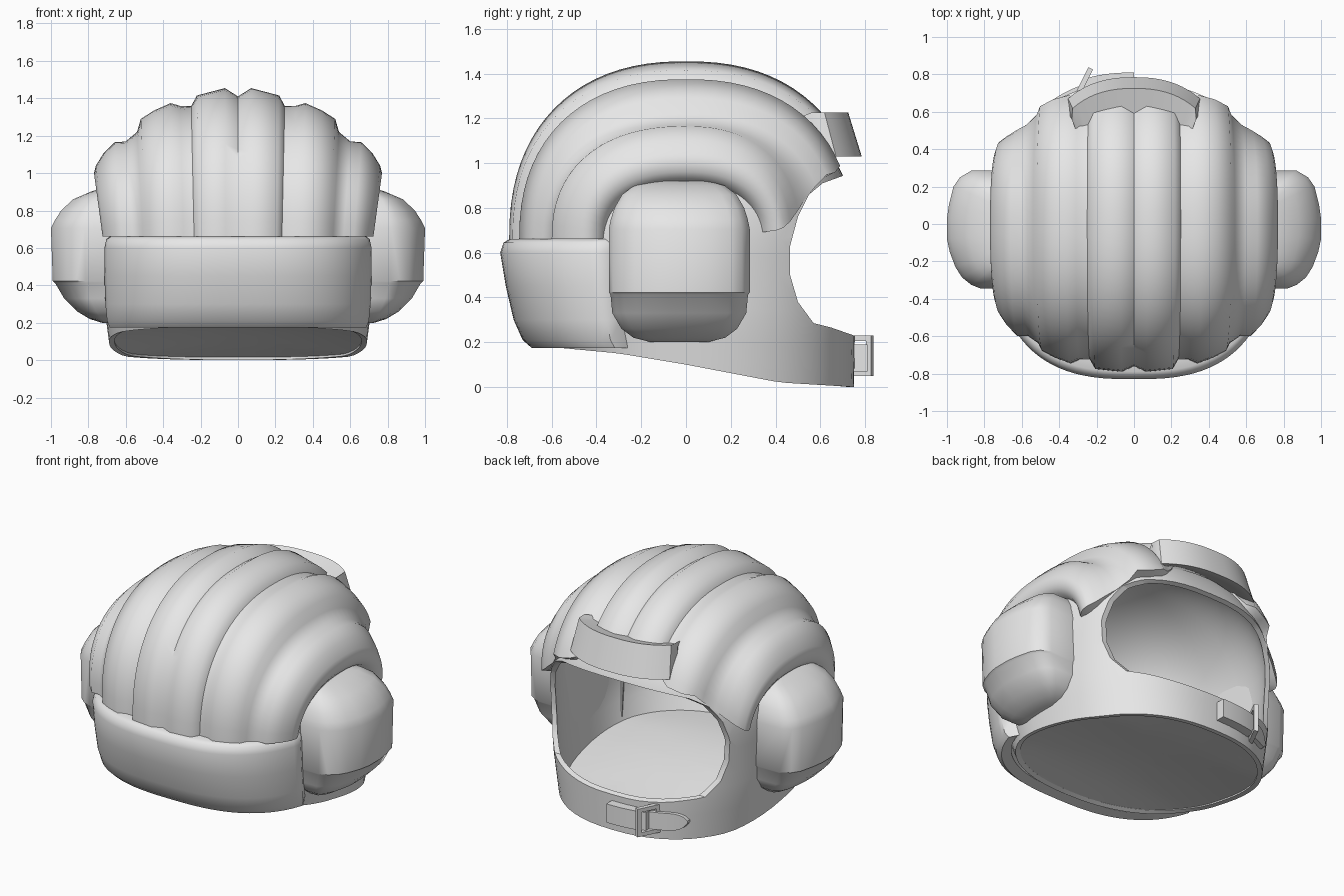
import bpy, bmesh
from math import sin, cos, pi, radians

if "Cube" in bpy.data.objects:
    bpy.data.objects.remove(bpy.data.objects["Cube"])

grey = bpy.data.materials.new("light grey")
grey.use_nodes = True
COLOUR = (0.8, 0.8, 0.8, 1)
grey.diffuse_color = COLOUR
grey.node_tree.nodes["Principled BSDF"].inputs["Base Color"].default_value = COLOUR


def power(v, p):
    return (abs(v) ** p) * (1 if v >= 0 else -1)


def oval(a, n):
    """Unit superellipse point at angle a."""
    return power(cos(a), 2 / n), power(sin(a), 2 / n)


def lerp(table, x):
    """Interpolate rows of (x, value, value...) at x."""
    if x <= table[0][0]:
        return table[0][1:]
    for p, q in zip(table, table[1:]):
        if x <= q[0]:
            f = (x - p[0]) / (q[0] - p[0])
            return [u + (v - u) * f for u, v in zip(p[1:], q[1:])]
    return table[-1][1:]


def loft(name, rows, closed=False, caps=False):
    """Skin rows of points; closed wraps each row, caps fills the end rows."""
    bm = bmesh.new()
    grid = [[bm.verts.new(p) for p in row] for row in rows]
    n = len(rows[0])
    for r, s in zip(grid, grid[1:]):
        for i in range(n if closed else n - 1):
            j = (i + 1) % n
            bm.faces.new((r[i], r[j], s[j], s[i]))
    if caps:
        bm.faces.new(grid[0])
        bm.faces.new(grid[-1])
    bmesh.ops.remove_doubles(bm, verts=bm.verts, dist=0.0005)
    bmesh.ops.recalc_face_normals(bm, faces=bm.faces)
    me = bpy.data.meshes.new(name)
    bm.to_mesh(me)
    bm.free()
    me.materials.append(grey)
    ob = bpy.data.objects.new(name, me)
    bpy.context.collection.objects.link(ob)
    return ob


def activate(ob):
    bpy.ops.object.select_all(action='DESELECT')
    ob.select_set(True)
    bpy.context.view_layer.objects.active = ob


def smooth(ob, angle=32):
    activate(ob)
    bpy.ops.object.shade_smooth_by_angle(angle=radians(angle))


# Shell: slanted bottom edge, upright walls, rounded dome
MID, RISE, DOME = 0.66, 0.7, 2.2
BOTTOM = [(-0.62, 0.18), (-0.3, 0.15), (0, 0.1), (0.42, 0.02), (0.75, 0)]
WALL = [(0, 0.69, 0.62, 0.75, 2.3), (0.4, 0.72, 0.7, 0.755, 2.4), (1, 0.73, 0.73, 0.75, 2.6)]
SEG = 64
rows = []
for k in range(9):
    rx, front, back, plan = lerp(WALL, k / 8)
    row = []
    for i in range(SEG):
        c, s = oval(2 * pi * i / SEG, plan)
        y = s * (back if s > 0 else front)
        low = lerp(BOTTOM, y)[0]
        row.append((c * rx, y, low + (MID - low) * k / 8))
    rows.append(row)
for k in range(1, 13):
    rho, h = oval(pi / 2 * k / 12, DOME)
    rho = max(rho, 0) if k < 12 else 0
    rows.append([(x * rho, y * rho, MID + RISE * h) for x, y, z in rows[8]])
shell = loft("helmet_shell", rows, closed=True)
solid = shell.modifiers.new("thickness", 'SOLIDIFY')
solid.thickness = 0.03
solid.offset = -1

# Base panel: shallow dish closing the underside
dish = [[(x * f, y * f, lerp(BOTTOM, y * f)[0] + 0.01 + 0.05 * (1 - f * f)) for x, y, z in rows[0]]
        for f in (0.98, 0.85, 0.7, 0.5, 0.25, 0)]
smooth(loft("base_panel", dish, closed=True))

# Face opening cutter: a side profile run across the whole width
OPENING = [(1, 0.22), (0.75, 0.23), (0.65, 0.265), (0.57, 0.285), (0.5, 0.38), (0.465, 0.5),
           (0.465, 0.63), (0.5, 0.76), (0.55, 0.86), (0.61, 0.91), (0.72, 0.95), (1, 0.97)]
cutter = loft("opening_cutter", [[(x, y, z) for y, z in OPENING] for x in (-1.2, 1.2)],
              closed=True, caps=True)
cutter.hide_render = True
cut = shell.modifiers.new("opening", 'BOOLEAN')
cut.object = cutter
cut.solver = 'EXACT'
activate(shell)
for m in ("thickness", "opening"):
    bpy.ops.object.modifier_apply(modifier=m)
bpy.data.objects.remove(cutter)
smooth(shell)


def tuck(p):
    """Draw a point in until it sits just under the dome surface."""
    x, y, h = abs(p[0]) / 0.73, abs(p[1]) / 0.75, max(p[2] - MID, 0) / RISE
    g = ((x ** 2.6 + y ** 2.6) ** (DOME / 2.6) + h ** DOME) ** (1 / DOME)
    f = 0.985 * min(1, 1 / g)
    return p[0] * f, p[1] * f, MID + (p[2] - MID) * f


# Padded crown ribs: x, height above the middle, front length, rear length, rear end angle
RIBS = [(0, 0.75, 0.76, 0.76, 38), (0.07, 0.795, 0.79, 0.79, 38), (0.22, 0.755, 0.775, 0.775, 36),
        (0.25, 0.7, 0.725, 0.725, 31), (0.31, 0.7, 0.725, 0.725, 26),
        (0.36, 0.715, 0.745, 0.745, 24), (0.45, 0.675, 0.715, 0.715, 23),
        (0.52, 0.63, 0.68, 0.68, 24), (0.54, 0.56, 0.64, 0.62, 22), (0.6, 0.51, 0.6, 0.55, 17),
        (0.66, 0.505, 0.6, 0.51, 12), (0.72, 0.445, 0.54, 0.47, 8), (0.76, 0.38, 0.48, 0.44, 6),
        (0.77, 0.34, 0.44, 0.41, 5), (0.76, 0.3, 0.41, 0.38, 5), (0.74, 0.27, 0.38, 0.35, 5)]
rows = []
for x, h, front, back, end in [(-r[0], *r[1:]) for r in RIBS[:0:-1]] + RIBS:
    row = []
    for k in range(33):
        c, s = oval(radians(end + (180 - end) * k / 32), 2.3)
        s = max(s, 0)
        row.append((x * (1 - 0.06 * (1 - s)), c * (back if c > 0 else front), MID + s * h))
    rows.append([tuck(row[0])] + row + [tuck(row[-1])])
skirts = [[tuck(p) for p in rows[i]] for i in (0, -1)]
smooth(loft("crown_ribs", [skirts[0]] + rows + [skirts[1]]), 55)


def wrap(name, section, a0, a1, n, steps):
    """Sweep a (z, x radius, y radius) section around an arc, sinking in at its ends."""
    out = []
    for i in range(steps + 1):
        c, s = oval(radians(a0 + (a1 - a0) * i / steps), n)
        f = 0.94 if i in (0, steps) else 1
        out.append([(c * rx * f, s * ry * f, z) for z, rx, ry in section])
    smooth(loft(name, out, closed=True, caps=True), 45)


# Lower guard band and brow pad
wrap("guard_band", [(0.185, 0.68, 0.62), (0.175, 0.72, 0.69), (0.21, 0.735, 0.73), (0.3, 0.745, 0.77),
                    (0.45, 0.75, 0.805), (0.6, 0.75, 0.83), (0.645, 0.74, 0.815),
                    (0.66, 0.72, 0.79), (0.66, 0.69, 0.71)], 197, 343, 2.7, 40)
wrap("brow_pad", [(1.08, 0.47, 0.64), (1.03, 0.57, 0.785), (1.225, 0.53, 0.725),
                  (1.18, 0.46, 0.58)], 52, 128, 2.4, 20)

# Ear pads: one plan outline stacked upwards with (height, depth scale, length scale)
EAR_BASE = 0.68
EAR_PLAN = [(EAR_BASE, 0.285), (0.87, 0.285), (0.93, 0.25), (0.965, 0.2), (0.99, 0.1), (1, 0.03),
            (1, -0.08), (0.985, -0.15), (0.955, -0.23), (0.92, -0.285), (0.87, -0.325),
            (0.82, -0.345), (EAR_BASE, -0.345)]
EAR_STACK = [(0.2, 0.15, 0.4), (0.22, 0.35, 0.65), (0.26, 0.56, 0.82), (0.33, 0.78, 0.95),
             (0.412, 0.93, 0.975), (0.422, 0.97, 1), (0.705, 1, 1), (0.75, 0.93, 0.97),
             (0.8, 0.83, 0.92), (0.86, 0.63, 0.81), (0.9, 0.34, 0.64), (0.92, 0.15, 0.4)]
for side, sx in (("left", 1), ("right", -1)):
    rows = [[(sx * (EAR_BASE + (x - EAR_BASE) * d), -0.03 + (y + 0.03) * w, z) for x, y in EAR_PLAN]
            for z, d, w in EAR_STACK]
    smooth(loft(side + "_ear_pad", rows, closed=True, caps=True), 40)


def strap(name, x0, x1, half, gap, tip):
    """Thin strap following the chin, with an optional rounded tip at x1."""
    out = []
    for i in range(13):
        t = i / 12
        x = x0 + (x1 - x0) * t
        y = 0.755 * (1 - (abs(x) / 0.7) ** 2.35) ** (1 / 2.35)
        h = half * (max(1 - ((t - 0.6) / 0.4) ** 2, 0.02) ** 0.5 if tip and t > 0.6 else 1)
        out.append([(x, y + d, 0.13 + e * h) for d, e in ((-0.02, -1), (gap, -1), (gap, 1), (-0.02, 1))])
    smooth(loft(name, out, closed=True, caps=True))


# Chin strap with a tilted rectangular buckle frame
strap("chin_strap", 0, -0.26, 0.06, 0.055, False)
strap("chin_strap_tongue", -0.24, -0.46, 0.055, 0.025, True)


def frame_ring(w, h, d):
    """Rectangle in the tilted plane of the buckle."""
    return [(-0.265 + 0.45 * u * w + d, 0.765 + 0.9 * u * w - d / 2, 0.14 + v * h)
            for u, v in ((-1, -1), (1, -1), (1, 1), (-1, 1))]


OUTER, INNER = (0.075, 0.09), (0.05, 0.065)
loop = [frame_ring(*OUTER, -0.012), frame_ring(*OUTER, 0.012),
        frame_ring(*INNER, 0.012), frame_ring(*INNER, -0.012)]
loft("buckle_frame", loop + loop[:1], closed=True)
